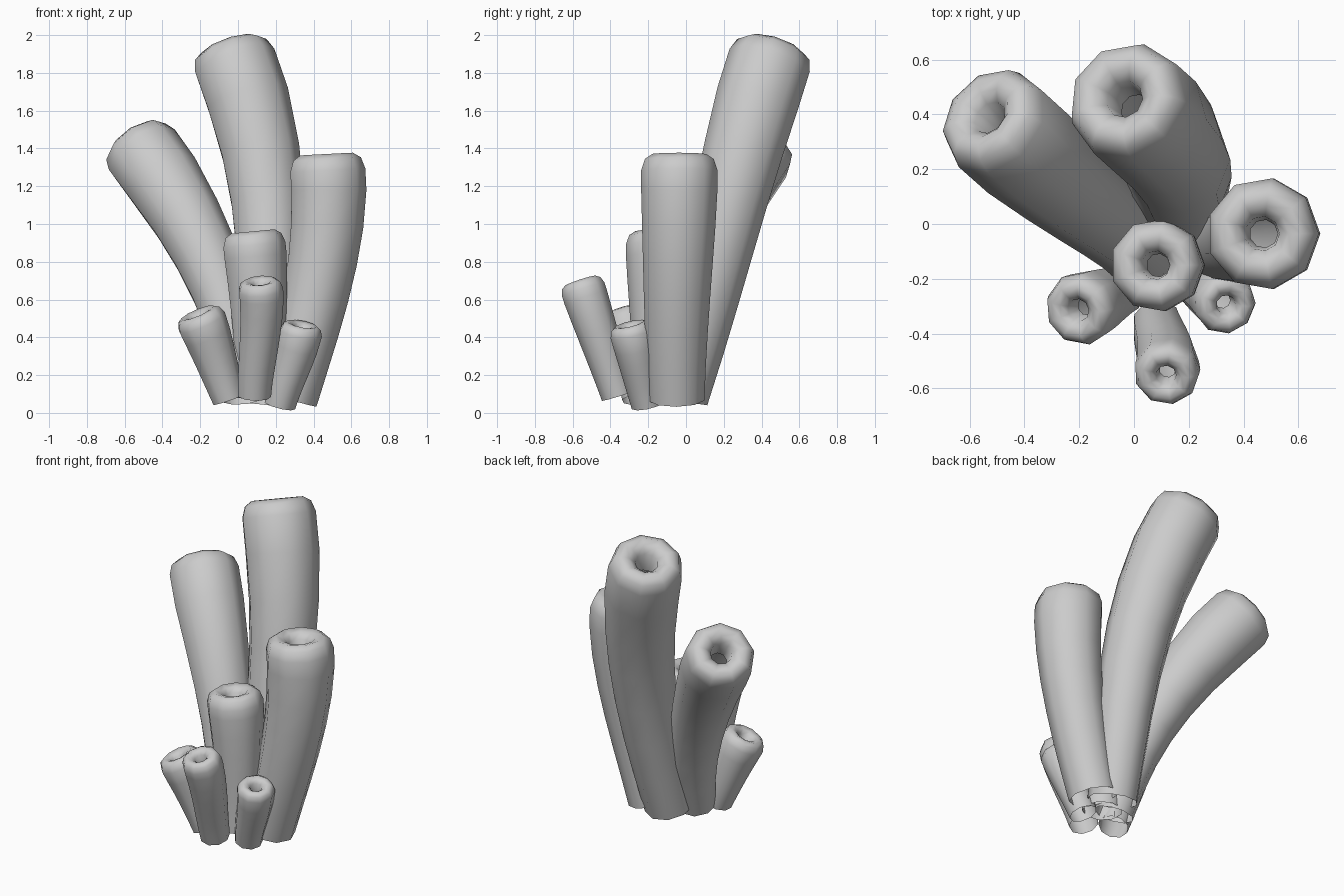
import bpy, bmesh, math
from mathutils import Vector
from mathutils.geometry import interpolate_bezier

cube = bpy.data.objects.get("Cube")
if cube:
    bpy.data.objects.remove(cube)

GREY = (0.6, 0.6, 0.6, 1)
mat = bpy.data.materials.new("pale grey")
mat.use_nodes = True
mat.diffuse_color = GREY
mat.node_tree.nodes["Principled BSDF"].inputs["Base Color"].default_value = GREY

SIDES = 9
STATIONS = 8
# Rounded lip folding into a narrow throat: (depth below tip, radius), both relative to tube radius
LIP = [(0.42, 1), (0.13, 0.9), (0, 0.7), (0.06, 0.48), (0.22, 0.31), (0.8, 0.25)]


def tube(name, base, lower, upper, tip, base_radius, tip_radius):
    """Hollow tube, open at the bottom, whose axis passes through four points."""
    p, q, r, s = map(Vector, (base, lower, upper, tip))
    handle_a = (-5 * p + 18 * q - 9 * r + 2 * s) / 6
    handle_b = (2 * p - 9 * q + 18 * r - 5 * s) / 6
    path = interpolate_bezier(p, handle_a, handle_b, s, STATIONS)
    length = sum((b - a).length for a, b in zip(path, path[1:]))

    # Rings as (centre, axis direction, radius)
    rings = []
    travelled = 0
    for i, point in enumerate(path):
        before, after = path[max(i - 1, 0)], path[min(i + 1, STATIONS - 1)]
        if i:
            travelled += (point - before).length
        if length - travelled > tip_radius * 0.7:
            blend = min(1, 1.2 * travelled / length)
            radius = base_radius + (tip_radius - base_radius) * blend
            rings.append((point, (after - before).normalized(), radius))
    end_dir = (s - path[-2]).normalized()
    for depth, scale in LIP:
        rings.append((s - end_dir * depth * tip_radius, end_dir, scale * tip_radius))

    # Skin the rings
    bm = bmesh.new()
    loops = []
    for centre, axis, radius in rings:
        side = Vector((0, 1, 0)).cross(axis).normalized()
        front = axis.cross(side)
        loop = []
        for k in range(SIDES):
            a = math.tau * k / SIDES
            loop.append(bm.verts.new(centre + radius * (side * math.cos(a) + front * math.sin(a))))
        loops.append(loop)
    for low, high in zip(loops, loops[1:]):
        for k in range(SIDES):
            n = (k + 1) % SIDES
            bm.faces.new((low[k], low[n], high[n], high[k])).smooth = True
    mesh = bpy.data.meshes.new(name)
    bm.to_mesh(mesh)
    bm.free()
    mesh.materials.append(mat)
    bpy.context.collection.objects.link(bpy.data.objects.new(name, mesh))


# Large tubes
tube("tall_back_tube", (.14, -.03, .08), (.17, .13, .7), (.13, .28, 1.3), (-.05, .47, 1.94), .15, .225)
tube("right_back_tube", (.03, -.15, .08), (-.05, -.02, .52), (-.24, .14, .97), (-.55, .41, 1.44), .12, .21)
tube("left_tube", (.27, -.05, .07), (.38, -.05, .5), (.46, -.04, .93), (.465, -.035, 1.37), .15, .205)
tube("middle_tube", (.11, -.16, .08), (.11, -.15, .37), (.1, -.15, .66), (.075, -.15, .96), .12, .17)

# Small tubes at the front
tube("right_small_tube", (-.05, -.25, .07), (-.1, -.265, .22), (-.155, -.29, .38), (-.215, -.32, .53), .09, .135)
tube("front_small_tube", (.085, -.36, .09), (.1, -.42, .28), (.12, -.49, .49), (.115, -.56, .7), .09, .12)
tube("left_small_tube", (.22, -.205, .04), (.26, -.235, .18), (.305, -.265, .32), (.34, -.3, .47), .085, .115)
